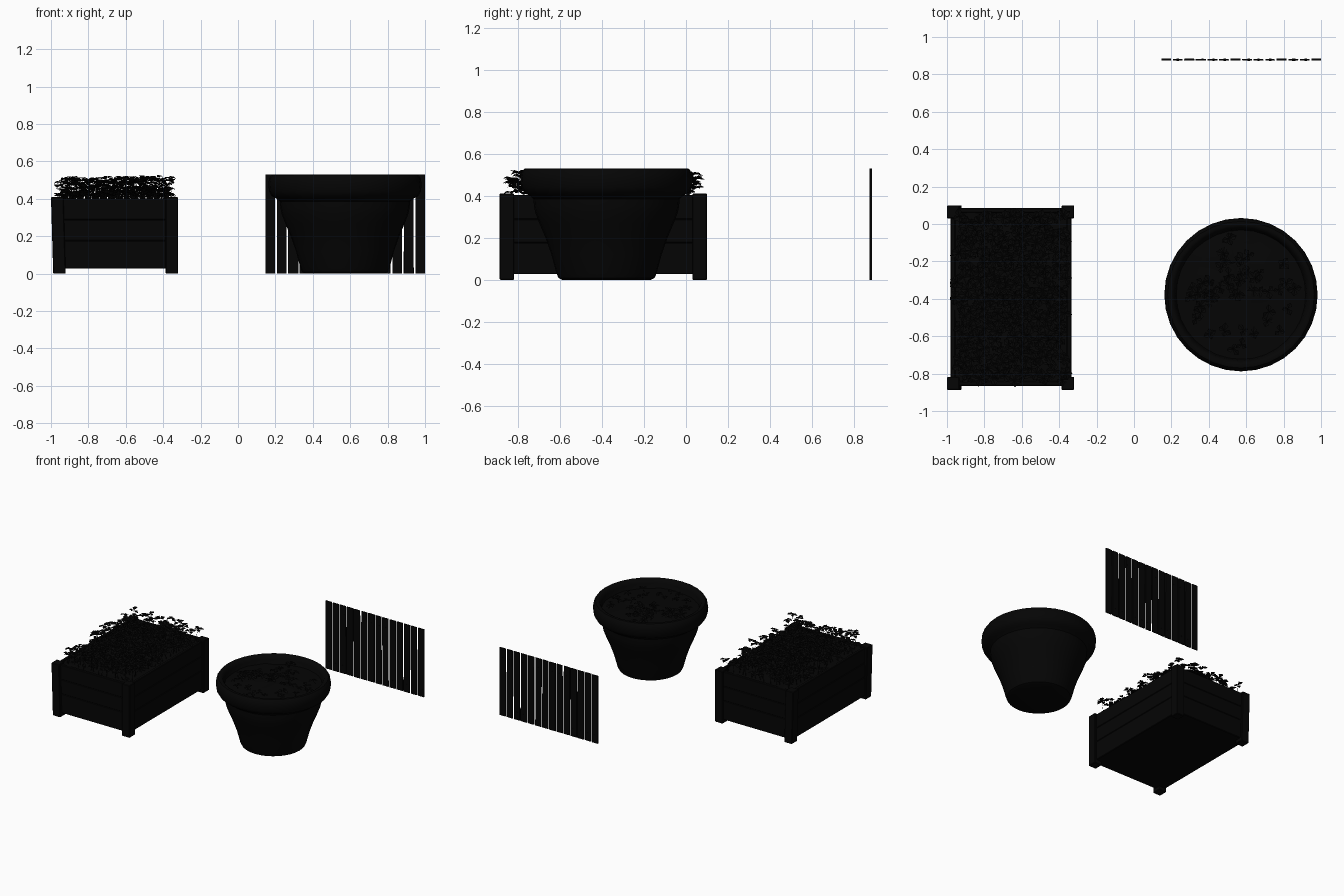
import bpy, bmesh, math, random
from mathutils import Vector, Matrix, noise

if "Cube" in bpy.data.objects:
    bpy.data.objects.remove(bpy.data.objects["Cube"])

random.seed(4)
dark = bpy.data.materials.new("dark")
dark.diffuse_color = (0.0015, 0.0015, 0.0015, 1)
dark.use_nodes = True
dark.node_tree.nodes["Principled BSDF"].inputs["Base Color"].default_value = dark.diffuse_color


def finish(bm, name, smooth=None):
    mesh = bpy.data.meshes.new(name)
    bm.to_mesh(mesh)
    bm.free()
    mesh.materials.append(dark)
    ob = bpy.data.objects.new(name, mesh)
    bpy.context.collection.objects.link(ob)
    if smooth:
        bpy.ops.object.select_all(action='DESELECT')
        ob.select_set(True)
        bpy.context.view_layer.objects.active = ob
        bpy.ops.object.shade_smooth_by_angle(angle=math.radians(smooth))
    return ob


def add_box(bm, x0, x1, y0, y1, z0, z1, jitter=0.0):
    m = Matrix.Translation(((x0 + x1) / 2, (y0 + y1) / 2, (z0 + z1) / 2)) \
        @ Matrix.Diagonal((x1 - x0, y1 - y0, z1 - z0, 1))
    verts = bmesh.ops.create_cube(bm, size=1, matrix=m)['verts']
    for v in verts:
        v.co.x += random.uniform(-jitter, jitter)
    return verts


def box_object(name, *dims, bevel=0.004):
    bm = bmesh.new()
    add_box(bm, *dims)
    ob = finish(bm, name)
    mod = ob.modifiers.new("bevel", 'BEVEL')
    mod.width, mod.segments = bevel, 1
    return ob


def add_leaf(bm, base, yaw, pitch, length, width):
    # pointed leaf folded slightly along its midrib
    d = Vector((math.cos(yaw) * math.cos(pitch), math.sin(yaw) * math.cos(pitch), math.sin(pitch)))
    s = Vector((-math.sin(yaw), math.cos(yaw), 0)) * width / 2
    up = Vector((0, 0, width * 0.2))
    mid = base + d * length * 0.55
    a, t = bm.verts.new(base), bm.verts.new(base + d * length)
    l, r = bm.verts.new(mid + s + up), bm.verts.new(mid - s + up)
    bm.faces.new((a, t, l))
    bm.faces.new((a, r, t))


def add_sprout(bm, x, y, z0, height, leaves, size):
    # thin stem with a rosette of leaves on top
    top = Vector((x + random.uniform(-.02, .02), y + random.uniform(-.02, .02), z0 + height))
    a, b = (bm.verts.new((x + o, y, z0)) for o in (-.003, .003))
    bm.faces.new((a, b, bm.verts.new(top)))
    turn = random.uniform(0, 6.28)
    for i in range(leaves):
        yaw = turn + i * 2 * math.pi / leaves + random.uniform(-.3, .3)
        length = size * random.uniform(.75, 1.15)
        add_leaf(bm, top, yaw, random.uniform(-.4, .25), length, length * .8)


# ---- Wooden planter box ----
X0, X1, Y0, Y1 = -0.98, -0.335, -0.865, 0.085
for side, x in (("left", -1.0), ("right", -0.387)):
    for end, y in (("front", -0.887), ("back", 0.03)):
        post = box_object(f"{end}_{side}_post", x, x + 0.067, y, y + 0.07, 0, 0.41)
        for v in post.data.vertices:      # left posts lean slightly to the foot
            if v.co.z < 0.1 and side == "left":
                v.co.x += 0.012
T = 0.025
for i, (z0, z1) in enumerate(((0.027, 0.176), (0.176, 0.288), (0.288, 0.403))):
    box_object(f"front_plank_{i}", X0, X1, Y0, Y0 + T, z0, z1)
    box_object(f"back_plank_{i}", X0, X1, Y1 - T, Y1, z0, z1)
    box_object(f"left_plank_{i}", X0, X0 + T, Y0 + T, Y1 - T, z0, z1)
    box_object(f"right_plank_{i}", X1 - T, X1, Y0 + T, Y1 - T, z0, z1)
box_object("planter_floor", X0 + .01, X1 - .01, Y0 + .01, Y1 - .01, 0.027, 0.05)

# Uneven soil in the planter
bm = bmesh.new()
bmesh.ops.create_grid(bm, x_segments=14, y_segments=20, size=0.5,
                      matrix=Matrix.Translation(((X0 + X1) / 2, (Y0 + Y1) / 2, 0.395))
                      @ Matrix.Diagonal((X1 - X0 - .02, Y1 - Y0 - .02, 1, 1)))
for v in bm.verts:
    v.co.z += 0.012 * noise.noise(v.co * 12)
finish(bm, "planter_soil", 60)

# Dense low plants in the planter, most of them near the soil
bm = bmesh.new()
NX, NY = 14, 21
for i in range(NX):
    for j in range(NY):
        x = X0 + .03 + (X1 - X0 - .06) * (i + random.uniform(.1, .9)) / NX
        y = Y0 + .03 + (Y1 - Y0 - .06) * (j + random.uniform(.1, .9)) / NY
        add_sprout(bm, x, y, 0.39, .025 + .1 * random.random() ** 1.3,
                   random.choice((4, 5)), 0.042)
for v in bm.verts:
    v.co.z = min(v.co.z, 0.53)
    v.co.x = max(-0.985, min(-0.33, v.co.x))
finish(bm, "planter_leaves")

# ---- Round flower pot: turned profile ----
PX, PY = 0.572, -0.378


def lathe(name, profile, segments=32, angle=40):
    bm = bmesh.new()
    vs = [bm.verts.new((PX + r, PY, z)) for r, z in profile]
    edges = [bm.edges.new(p) for p in zip(vs, vs[1:])]
    bmesh.ops.spin(bm, geom=vs + edges, cent=(PX, PY, 0), axis=(0, 0, 1),
                   angle=2 * math.pi, steps=segments)
    bmesh.ops.remove_doubles(bm, verts=bm.verts, dist=1e-4)
    bmesh.ops.recalc_face_normals(bm, faces=bm.faces)
    return finish(bm, name, angle)


lathe("flower_pot", [(0, 0), (.21, 0), (.228, .008), (.238, .03), (.262, .12), (.29, .2),
                     (.32, .27), (.339, .32), (.345, .35), (.348, .385), (.368, .402),
                     (.392, .415), (.406, .44), (.41, .48), (.405, .51), (.392, .528),
                     (.376, .53), (.362, .522), (.352, .5), (.345, .46), (.33, .44)])
soil = lathe("pot_soil", [(0, .478), (.07, .478), (.14, .476), (.21, .474), (.28, .47), (.35, .465)])
for v in soil.data.vertices:
    v.co.z += 0.012 * noise.noise(v.co * 14)

# Scattered short leaves in the pot
bm = bmesh.new()
for i in range(50):
    r, a = 0.3 * math.sqrt(random.random()), random.uniform(0, 6.28)
    add_sprout(bm, PX + r * math.cos(a), PY + r * math.sin(a), 0.47,
               random.uniform(.012, .03), random.choice((3, 4)), 0.04)
finish(bm, "pot_leaves")

# ---- Fence panel: loose upright slats with nail heads ----
bm, nails = bmesh.new(), bmesh.new()
N, F0, F1, GAP = 14, 0.147, 1.0, 0.011
pitch = (F1 - F0 + GAP) / N
for i in range(N):
    x = F0 + i * pitch
    y = 0.874 + random.uniform(-.001, .001)
    add_box(bm, x, x + pitch - GAP, y, y + .009, 0, 0.53,
            jitter=0.003 if 0 < i < N - 1 else 0)
    for z in (0.06, 0.46):
        m = Matrix.Translation((x + pitch * random.uniform(.35, .6), y + .0045, z)) \
            @ Matrix.Rotation(math.pi / 2, 4, 'X')
        bmesh.ops.create_cone(nails, cap_ends=True, segments=6, radius1=.005,
                              radius2=.005, depth=.012, matrix=m)
finish(bm, "fence_slats")
finish(nails, "fence_nails")
